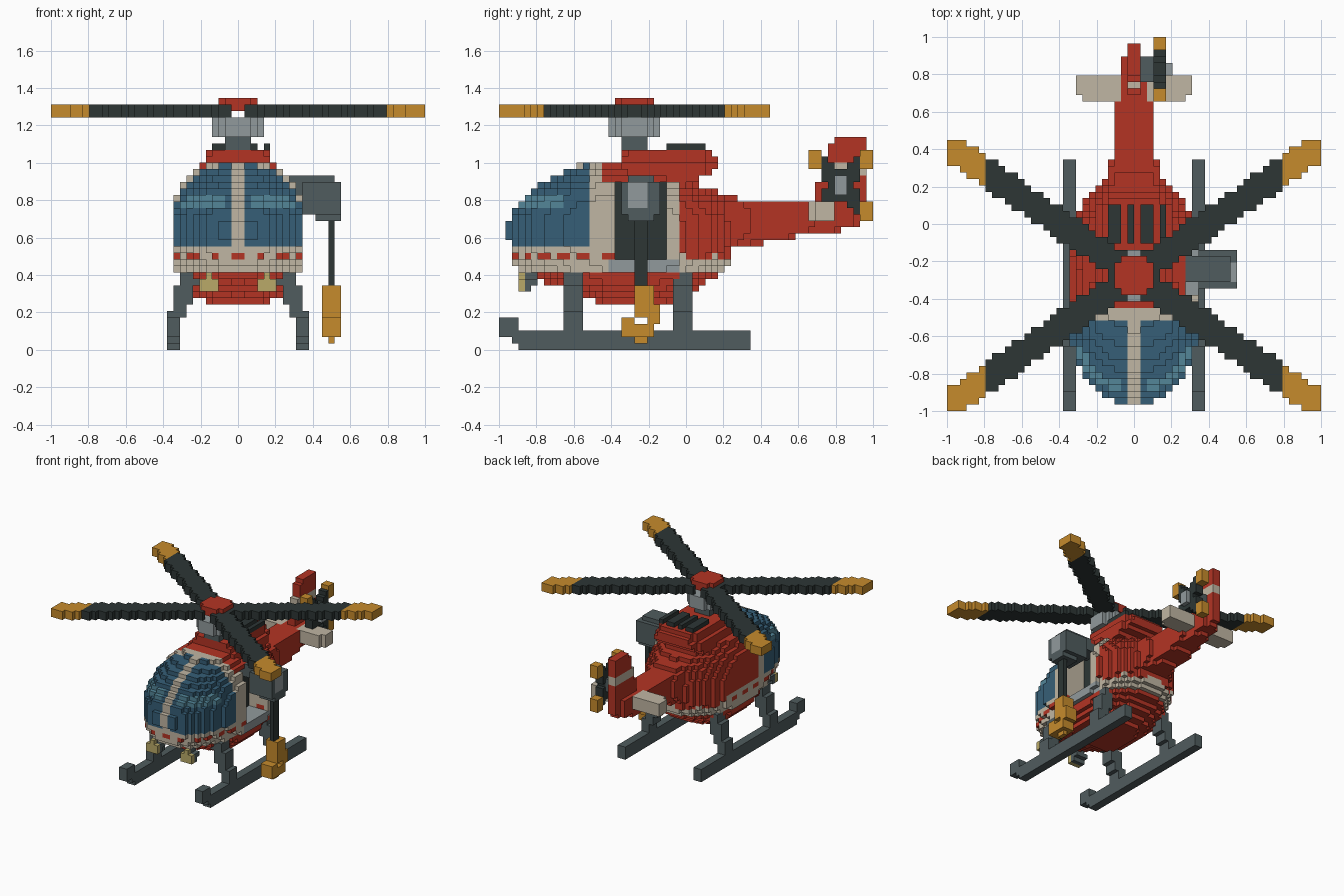
import bpy, bmesh, math

cube = bpy.data.objects.get("Cube")
if cube:
    bpy.data.objects.remove(cube, do_unlink=True)

U = 1 / 29  # size of one block


def linear(c):
    c /= 255
    return c / 12.92 if c <= 0.04045 else ((c + 0.055) / 1.055) ** 2.4


PALETTE = {
    "red": (180, 52, 36), "cream": (192, 182, 163), "glass_blue": (54, 95, 119),
    "glass_highlight": (83, 134, 153), "black": (45, 54, 53), "dark_grey": (80, 92, 94),
    "light_grey": (145, 154, 156), "orange": (198, 139, 44), "lamp_yellow": (186, 170, 104),
}
MATS = {}
for mat_name, rgb in PALETTE.items():
    m = bpy.data.materials.new(mat_name)
    m.use_nodes = True
    col = (*[linear(c) for c in rgb], 1)
    m.diffuse_color = col
    bsdf = next(n for n in m.node_tree.nodes if n.type == 'BSDF_PRINCIPLED')
    bsdf.inputs["Base Color"].default_value = col
    bsdf.inputs["Roughness"].default_value = 0.8
    MATS[mat_name] = m

# For each direction: the four corners of that side of a unit block
SIDES = {
    (1, 0, 0): ((1, 0, 0), (1, 1, 0), (1, 1, 1), (1, 0, 1)),
    (-1, 0, 0): ((0, 0, 0), (0, 0, 1), (0, 1, 1), (0, 1, 0)),
    (0, 1, 0): ((0, 1, 0), (0, 1, 1), (1, 1, 1), (1, 1, 0)),
    (0, -1, 0): ((0, 0, 0), (1, 0, 0), (1, 0, 1), (0, 0, 1)),
    (0, 0, 1): ((0, 0, 1), (1, 0, 1), (1, 1, 1), (0, 1, 1)),
    (0, 0, -1): ((0, 0, 0), (0, 1, 0), (1, 1, 0), (1, 0, 0)),
}


def blocks(name, lo, hi, rule):
    """Fill the range lo..hi with blocks; rule(x, y, z) at a block centre gives a colour or None."""
    cells = {}
    for i in range(lo[0], hi[0]):
        for j in range(lo[1], hi[1]):
            for k in range(lo[2], hi[2]):
                c = rule(i + 0.5, j + 0.5, k + 0.5)
                if c:
                    cells[i, j, k] = c
    bm, verts = bmesh.new(), {}
    names = sorted(set(cells.values()))

    def vert(p):
        if p not in verts:
            verts[p] = bm.verts.new([q * U for q in p])
        return verts[p]

    for (i, j, k), c in cells.items():
        for (a, b, d), corners in SIDES.items():
            if (i + a, j + b, k + d) not in cells:
                f = bm.faces.new([vert((i + p, j + q, k + r)) for p, q, r in corners])
                f.material_index = names.index(c)
    me = bpy.data.meshes.new(name)
    bm.to_mesh(me)
    bm.free()
    for n in names:
        me.materials.append(MATS[n])
    ob = bpy.data.objects.new(name, me)
    bpy.context.collection.objects.link(ob)
    return ob


def box(name, x, y, z, colour):
    return blocks(name, (x[0], y[0], z[0]), (x[1], y[1], z[1]), lambda *p: colour)


def section(stations, y):
    """Interpolate half width, bottom and top along y."""
    for a, b in zip(stations, stations[1:]):
        if a[0] <= y <= b[0]:
            t = (y - a[0]) / (b[0] - a[0])
            return [p + (q - p) * t for p, q in zip(a[1:], b[1:])]


def in_section(stations, x, y, z, power):
    s = section(stations, y)
    if not s:
        return False
    w, bottom, top = s
    dz = (z - (bottom + top) / 2) / ((top - bottom) / 2)
    return abs(x / w) ** power + abs(dz) ** power <= 1


# Fuselage: y, half width, bottom, top
BODY = [(-27.5, 3, 16.5, 20.5), (-26.5, 5.2, 13, 22.3), (-25.5, 6.4, 12, 23.4),
        (-23.5, 8, 11.2, 25.3), (-20.5, 9.2, 10.1, 26.9), (-17, 10, 8.7, 28.4),
        (-13, 10.3, 6.9, 29.3), (-5, 10.4, 6.9, 28.8), (-2, 10.1, 7.4, 27.3),
        (0.5, 9.4, 8.8, 26.3), (3, 8.2, 10.2, 25.2), (5, 6.7, 11.4, 24.3), (6.5, 4.6, 12.8, 23.4)]


def body_rule(x, y, z):
    if not in_section(BODY, x, y, z, 2.5):
        return None
    # open doorway on the left side
    if -11 < y < -3 and 14 < z < 26 and x > 4:
        return None if x > 5 else "black"
    if -12 < y < -1 and 12 < z < 14 and x > 3:
        return "light_grey"
    if z < 12:
        return "red"
    if z < (16 if y < -1 else 15):
        dash = 14 < z < 15 and (int(abs(x)) + int(y + 40)) % 4 < 2
        return "red" if dash else "cream"
    if x > 3 and z < 26 and (-13 < y < -11 or -3 < y < -1):
        return "cream"
    if y > -13:
        return "red"
    if y > -15 or abs(x) < 1:
        return "cream"
    return "glass_highlight" if 22 < z < 24 and y < -19 and abs(x) > 2 else "glass_blue"


blocks("fuselage", (-11, -28, 6), (11, 7, 30), body_rule)

# Engine cowl, with a rear end that is undercut
COWL_END = {26: 2, 27: 4, 28: 5, 29: 5, 30: 4}


def cowl_rule(x, y, z):
    half = 6 if z < 29 else 5
    if y > 3 or (z > 30 and y < -9):
        half -= 1
    return "red" if abs(x) < half and y < COWL_END[int(z)] else None


blocks("engine_cowl", (-6, -10, 26), (6, 5, 31), cowl_rule)
for n, xs in enumerate([(-4, -2), (-1, 0), (1, 3), (4, 5)]):
    box(f"engine_vent_{n + 1}", xs, (-3, 3), (30, 32), "black")

# Tail boom: y, half width, bottom, top
BOOM = [(4, 4.6, 14.8, 24.4), (8, 4.3, 15.8, 23.6), (10, 3.4, 16.2, 23.2), (18, 3.2, 17.6, 23.2),
        (20, 2.4, 17.8, 23.2), (25.4, 2.2, 18.8, 23), (25.6, 1.2, 18.8, 23), (28, 1.2, 19.8, 23)]
blocks("tail_boom", (-5, 4, 14), (5, 28, 25),
       lambda x, y, z: "red" if in_section(BOOM, x, y, z, 4) else None)


def fin_rule(x, y, z):
    if y < 20 + (z - 24) * 0.33 or (z > 32 and y < 23) or (z < 21 and y > 27):
        return None
    return "cream" if 27 < z < 29 else "red"


blocks("tail_fin", (-1, 20, 20), (1, 28, 33), fin_rule)
blocks("stabiliser", (-9, 19, 20), (9, 23, 23),
       lambda x, y, z: None if abs(x) > 8 and y < 20 else "cream")


# Tail rotor on the left of the fin
def tail_rotor_rule(x, y, z):
    dy, dz = abs(y - 24), abs(z - 25.5)
    if dy > 3 and dz > 2.5:
        if y < 24 and z < 25:
            return None
        return "orange"
    return "black" if dy < 4 and dz < 5 and abs(dy - dz * 0.9) < 1.7 else None


blocks("tail_rotor_blades", (3, 19, 20), (5, 29, 31), tail_rotor_rule)
box("tail_rotor_axle", (1, 3), (22, 26), (24, 27), "dark_grey")
box("tail_rotor_hub", (5, 6), (23, 25), (24, 27), "light_grey")

# Main rotor
RY = -8
ANGLE = math.radians(35)


def rotor_rule(x, y, z):
    ax, ay = abs(x), abs(y - RY)
    along = ax * math.cos(ANGLE) + ay * math.sin(ANGLE)
    across = ay * math.cos(ANGLE) - ax * math.sin(ANGLE)
    if abs(across) > 2.1 or along > 35.3 or along < 3:
        return None
    return "orange" if ax > 23 else "black"


def disc(name, r, z, colour):
    blocks(name, (-r - 1, RY - r - 1, z[0]), (r + 1, RY + r + 1, z[1]),
           lambda x, y, _: colour if math.hypot(x, y - RY) < r + 0.1 else None)


blocks("main_rotor_blades", (-29, -29, 36), (29, 13, 38), rotor_rule)
disc("rotor_hub_cap", 3, (37, 39), "red")
disc("rotor_swash_plate", 4, (33, 36), "light_grey")
box("rotor_mast", (-2, 2), (RY - 2, RY + 2), (27, 33), "dark_grey")


# Landing gear, headlamps: one rule mirrored across x
def skid_rule(x, y, z):
    if y < -26:
        return "dark_grey" if 2 < z < 5 or (y > -27 and z > 1 and z < 3) else None
    return "dark_grey" if z < 3 else None


def leg_rule(x, y, z):
    inner = 9 if z < 5 else 8 if z < 7 else 7 if z < 10 else 6
    outer = 11 if z < 6 else 10 if z < 10 else 9
    return "dark_grey" if inner < x < outer else None


for side, s in (("left", 1), ("right", -1)):
    def sided(name, lo, hi, rule):
        xs = (lo[0], hi[0]) if s > 0 else (-hi[0], -lo[0])
        blocks(f"{side}_{name}", (xs[0], *lo[1:]), (xs[1], *hi[1:]),
               lambda x, y, z: rule(s * x, y, z))

    sided("skid", (9, -29, 0), (11, 10, 5), skid_rule)
    sided("front_leg", (6, -19, 3), (11, -16, 12), leg_rule)
    sided("rear_leg", (6, -2, 3), (11, 1, 12), leg_rule)
    sided("headlamp", (3, -26, 9), (6, -23, 12),
          lambda x, y, z: None if (z > 11 and not 4 < x < 5) or (z < 10 and y > -24)
          else "lamp_yellow" if y < -25 else "dark_grey")


# Rescue winch on the left side
def winch_rule(x, y, z):
    if x < 10:
        return "dark_grey" if z > 24 and -9 < y < -5 else None
    if z > 26 and (x > 15 or y < -9 or y > -5):
        return None
    if z < 21 and (x < 12 or abs(y + 7) > 2):
        return None
    return "light_grey" if x > 15 and -9 < y < -6 and 22 < z < 26 else "dark_grey"


blocks("winch", (6, -10, 20), (16, -4, 27), winch_rule)
box("winch_cable", (14, 15), (-8, -6), (10, 20), "black")


def hook_rule(x, y, z):
    if z > 7:
        return "orange" if -8 < y < -5 else None
    if z > 5:
        return "orange" if y > -8 else None
    if z > 4:
        return "orange" if not -8 < y < -6 else None
    if z > 2:
        return "orange" if y < -5 else None
    return "orange" if -8 < y < -6 and 14 < x < 15 else None


blocks("winch_hook", (13, -10, 1), (16, -4, 10), hook_rule)
